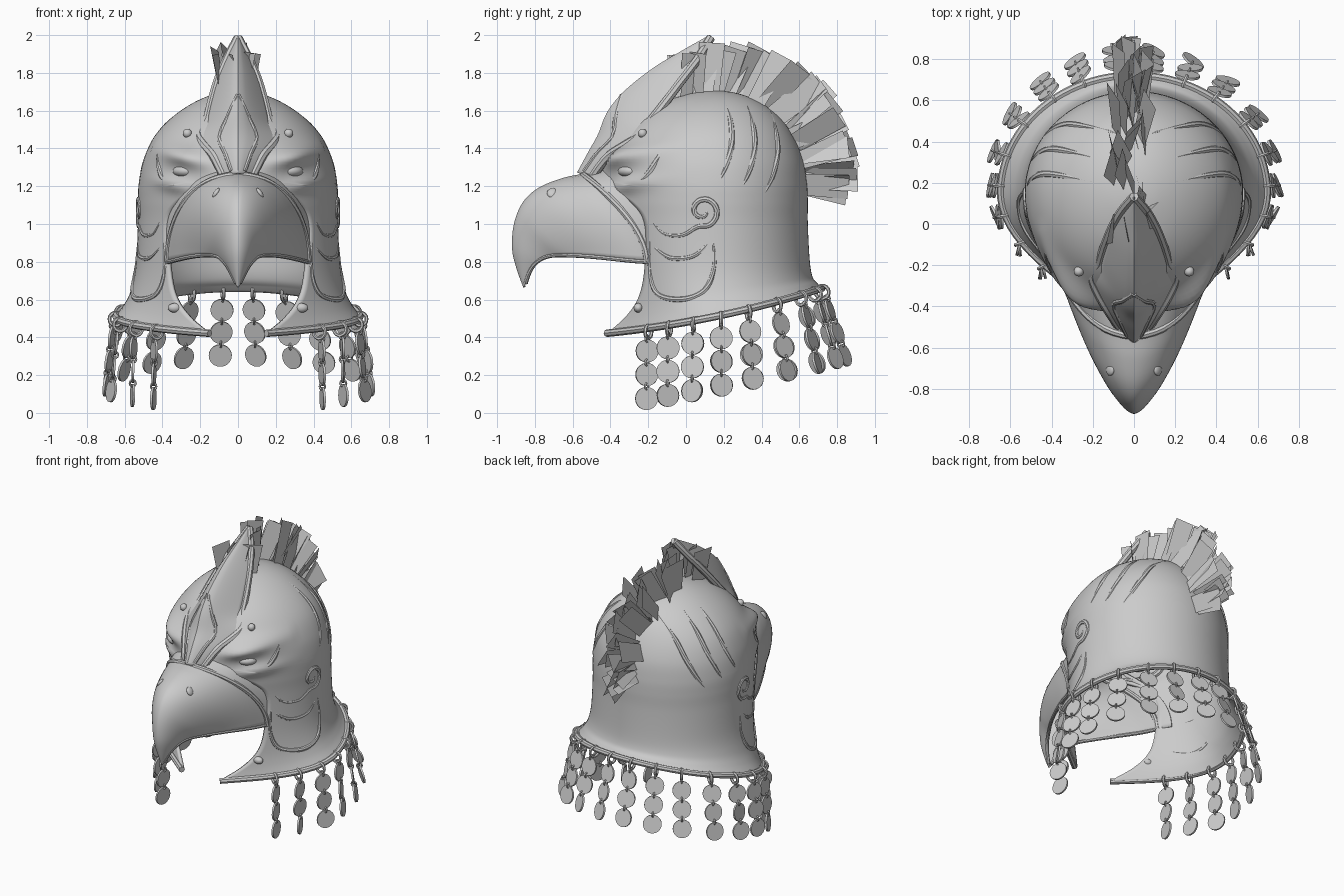
import bpy, bmesh, math, random
from mathutils import Vector, Matrix

if "Cube" in bpy.data.objects:
    bpy.data.objects.remove(bpy.data.objects["Cube"])

random.seed(4)
metal = bpy.data.materials.new("grey metal")
metal.diffuse_color = (0.6, 0.6, 0.6, 1)
metal.use_nodes = True
metal.node_tree.nodes["Principled BSDF"].inputs["Base Color"].default_value = metal.diffuse_color
YC = 0.15


def finish(name, bm, smooth=40, solid=0, offset=0):
    bmesh.ops.remove_doubles(bm, verts=bm.verts, dist=0.0005)
    bmesh.ops.recalc_face_normals(bm, faces=bm.faces)
    me = bpy.data.meshes.new(name)
    bm.to_mesh(me)
    bm.free()
    ob = bpy.data.objects.new(name, me)
    bpy.context.collection.objects.link(ob)
    me.materials.append(metal)
    if solid:
        m = ob.modifiers.new("wall", 'SOLIDIFY')
        m.thickness, m.offset = solid, offset
    if smooth:
        bpy.ops.object.select_all(action='DESELECT')
        ob.select_set(True)
        bpy.context.view_layer.objects.active = ob
        bpy.ops.object.shade_smooth_by_angle(angle=math.radians(smooth))
    return ob


def catmull(rows, t):
    """Smooth value of a table of rows at t in 0..1."""
    n = len(rows) - 1
    i = min(int(t * n), n - 1)
    f = t * n - i
    a, b, c, d = (rows[max(0, min(n, i + k))] for k in (-1, 0, 1, 2))
    return [q + 0.5 * f * (r - p + f * (2*p - 5*q + 4*r - s + f * (3*(q - r) + s - p)))
            for p, q, r, s in zip(a, b, c, d)]


def grid(name, func, nu, nv, **kw):
    bm = bmesh.new()
    vs = [[bm.verts.new(func(i / nu, j / nv)) for j in range(nv + 1)] for i in range(nu + 1)]
    for i in range(nu):
        for j in range(nv):
            bm.faces.new((vs[i][j], vs[i+1][j], vs[i+1][j+1], vs[i][j+1]))
    return finish(name, bm, **kw)


def tube(name, pts, r, flat_ends=True, steps=6):
    """Round bead along a smooth path, tapering at the ends if asked."""
    n = (len(pts) - 1) * steps
    path = [Vector(catmull(pts, i / n)) for i in range(n + 1)]
    bm = bmesh.new()
    rings = []
    for i, p in enumerate(path):
        d = (path[min(i + 1, n)] - path[max(i - 1, 0)]).normalized()
        q = d.to_track_quat('Z', 'Y')
        k = r if flat_ends else r * (0.15 + 0.85 * math.sin(math.pi * i / n) ** 0.5 if 0 < i < n else 0.15)
        rings.append([bm.verts.new(p + q @ Vector((k * math.cos(a), k * math.sin(a), 0)))
                      for a in (math.tau * s / 8 for s in range(8))])
    for a, b in zip(rings, rings[1:]):
        # line up neighbouring rings before bridging them
        o = min(range(8), key=lambda o: sum((a[s].co - b[(s + o) % 8].co).length for s in (0, 3)))
        for s in range(8):
            bm.faces.new((a[s], a[(s+1) % 8], b[(s+1+o) % 8], b[(s+o) % 8]))
    bm.faces.new(rings[0])
    bm.faces.new(rings[-1])
    return finish(name, bm)


def ball(name, loc, scale, rot=(0, 0, 0)):
    bm = bmesh.new()
    bmesh.ops.create_uvsphere(bm, u_segments=20, v_segments=12, radius=1)
    bmesh.ops.scale(bm, vec=scale, verts=bm.verts)
    for axis, a in zip('XYZ', rot):
        bmesh.ops.rotate(bm, matrix=Matrix.Rotation(a, 3, axis), verts=bm.verts)
    bmesh.ops.translate(bm, vec=loc, verts=bm.verts)
    return finish(name, bm)


# --- helmet shell: height, tilt, half width, back y, front y, face opening y, front taper
LEVELS = [(.48, .18, .645, .72, -.58, -.42, 3.1), (.55, .15, .60, .695, -.51, -.32, 2.4),
          (.64, .10, .565, .67, -.45, -.25, 1.8), (.78, .04, .54, .655, -.43, -.22, 1.5),
          (1.0, 0, .53, .645, -.45, -.22, 1.4), (1.12, 0, .53, .645, -.46, -.30, 1.3),
          (1.22, 0, .525, .64, -.46, -.46, 1.2), (1.34, 0, .50, .62, -.42, -.42, 1),
          (1.46, 0, .445, .57, -.34, -.34, 1), (1.56, 0, .355, .50, -.25, -.25, 1),
          (1.64, 0, .24, .40, -.13, -.13, 1), (1.69, 0, .12, .28, .02, .02, 1),
          (1.71, 0, 0, YC, YC, YC, 1)]


def height(row, y):
    return row[0] + row[1] * y + 3 * (row[1] * y) ** 2


def contour(row, a):
    _, _, w, yb, yf, _, p = row
    back = math.cos(a) > 0
    y = YC + math.cos(a) * ((yb - YC) if back else (YC - yf))
    return Vector((math.copysign(w * abs(math.sin(a)) ** (1 if back else p), a), y, height(row, y)))


def shell(t, s):
    """Shell point, t from rim to crown, s from left front round to right front."""
    row = catmull(LEVELS, t)
    c = -1 if t >= 0.5 else max(-1, (row[5] - YC) / (YC - row[4]))
    p = contour(row, (2 * s - 1) * math.acos(c))
    if p.y < 0:
        # brow and cheekbone swellings with the eye socket between them
        for bx, bz, rx, rz, amp in ((.27, 1.36, .13, .055, .06), (.34, 1.21, .10, .04, .025)):
            slope = .18 * (abs(p.x) - bx)
            g = amp * math.exp(-((abs(p.x) - bx) / rx) ** 2 - ((p.z - bz - slope) / rz) ** 2)
            p += Vector((math.copysign(.5, p.x) * min(1, abs(p.x) * 8), -.85, 0)) * g
    return p


def on_shell(y, z, side=1, lift=0.0):
    lo, hi = 0, 1
    for _ in range(30):
        m = (lo + hi) / 2
        r = catmull(LEVELS, m)
        lo, hi = (m, hi) if height(r, y) < z else (lo, m)
    d, p = ((r[3] - YC), 1) if y > YC else ((YC - r[4]), r[6])
    x = r[2] * max(0, 1 - ((y - YC) / d) ** 2) ** (p / 2)
    return Vector((side * (x + lift), y, z))


grid("helmet_shell", shell, 96, 96, solid=0.02, offset=-1)
tube("rim_bead", [shell(0, i / 40) for i in range(41)], .02, steps=2)

# --- beak: ridge y, ridge z, edge x, edge y, edge z
BEAK = [(-.42, 1.29, .42, -.12, .80), (-.55, 1.26, .37, -.21, .80), (-.66, 1.235, .325, -.33, .81),
        (-.78, 1.185, .26, -.47, .825), (-.86, 1.11, .18, -.62, .835), (-.905, 1.0, .11, -.73, .83),
        (-.915, .87, .065, -.80, .79), (-.89, .76, .03, -.835, .73), (-.855, .665, 0, -.855, .665)]


def beak(t, v):
    ry, rz, ex, ey, ez = catmull(BEAK, t)
    s = 2 * v - 1
    u = abs(s) * math.pi / 2
    k = math.cos(u) * 0.75 + 0.25 * (1 - abs(s))     # keel along the ridge
    base = max(0, 1 - t / .55)                       # full rounded sides at the face
    return Vector((math.copysign(max(0, ex) * math.sin(u) ** (.92 - .27 * base), s),
                   ey + (ry - ey) * k ** (1 + 1.0 * base), ez + (rz - ez) * k))


grid("beak", beak, 40, 40, solid=0.012)
tube("beak_base_bead", [beak(.12, i / 20) for i in range(21)], .018, steps=2)
for sx in (-1, 1):
    tube("beak_lip", [beak(.1 + .85 * i / 12, (sx + 1) / 2) for i in range(13)], .012, steps=2)
    ball("nostril", beak(.34, .5 + sx * .11), (.014, .03, .03), (0, sx * -.6, 0))

# --- forehead crest: ridge y, ridge z, edge x, edge y, edge z
CREST = [(.13, 1.995, 0, .13, 1.985), (-.02, 1.91, .06, .06, 1.87), (-.17, 1.82, .11, -.03, 1.75),
         (-.32, 1.70, .145, -.12, 1.63), (-.41, 1.59, .17, -.20, 1.53), (-.46, 1.47, .20, -.27, 1.45),
         (-.51, 1.38, .13, -.41, 1.36), (-.57, 1.27, .07, -.50, 1.24)]


def crest(t, v):
    ry, rz, ex, ey, ez = catmull(CREST, t)
    s = 2 * v - 1
    k = 1 - abs(s) ** 1.3
    return Vector((ex * s, ey + (ry - ey) * k, ez + (rz - ez) * k))


grid("forehead_crest", crest, 36, 16, solid=0.015)
for sx in (-1, 1):
    tube("crest_border", [crest(i / 14, (sx + 1) / 2) for i in range(15)], .024, steps=3)
    tube("crest_inner_ridge", [crest(t, .5 + sx * d) for t, d in
                               ((.45, 0), (.58, .15), (.72, .24), (.86, .25), (.97, .2))], .014)

# --- eyes, studs and raised ornaments on each side
for sx in (-1, 1):
    ball("eye", (sx * .28, -.30, 1.28), (.07, .055, .035), (0, 0, sx * .6))
    tube("eye_fold", [on_shell(y, z, sx, -.006) for y, z in
                      ((-.40, 1.20), (-.32, 1.19), (-.22, 1.24), (-.14, 1.36), (-.12, 1.44))], .02, False)
    ball("temple_stud", on_shell(-.23, 1.48, sx, .01), (.024, .024, .024))
    ball("cheek_stud", shell(.12, .5 + sx * .485), (.035, .025, .025))
    curl = [(.09 + (.09 - .0065 * i) * math.cos(i * .75 - 1.9),
             1.07 + (.09 - .0065 * i) * math.sin(i * .75 - 1.9)) for i in range(12)]
    tube("side_curl", [on_shell(y, z, sx, -.006) for y, z in
                       [(-.18, 1.02), (-.12, .95), (-.02, .94)] + curl], .017, False, 4)
    tube("cheek_panel_bead", [on_shell(y, z, sx, -.006) for y, z in
                              ((-.19, .92), (-.19, .75), (-.15, .63), (-.02, .60), (.10, .65),
                               (.15, .78), (.14, .92))], .016, False)
    tube("cheek_fold", [on_shell(y, z, sx, -.006) for y, z in
                        ((-.17, .88), (-.08, .82), (.04, .83), (.12, .90))], .014, False)
    # swept feather ridges
    for k in range(3):
        y0 = .20 + .12 * k
        tube("feather_ridge", [on_shell(y0 + dy, z - .03 * k, sx, -.011) for dy, z in
                               ((0, 1.66), (.035, 1.54), (.04, 1.42), (.01, 1.30), (-.04, 1.20))], .018, False)

# --- plume: loose rectangular blades fanned over the crown and down the back
bm = bmesh.new()
ARC = [(-.03, 1.68), (.14, 1.69), (.30, 1.67), (.43, 1.61), (.53, 1.51), (.60, 1.39), (.64, 1.27), (.65, 1.20)]
N = 40
for i in range(N):
    t = i / (N - 1)
    y, z = catmull(ARC, t)
    ang = math.radians(93 - 101 * t + random.uniform(-8, 8))
    out = Vector((random.uniform(-.22, .18), math.cos(ang), math.sin(ang))).normalized()
    along = Vector((0, -math.sin(ang), math.cos(ang)))
    along = Matrix.Rotation(random.gauss(0, .5), 3, out) @ along
    base = Vector((random.uniform(-.09, .06), y, z)) - out * .02
    length = .25 + .07 * math.sin(math.pi * t) + random.uniform(-.03, .02)
    w0, w1 = random.uniform(.045, .06), random.uniform(.06, .08)
    bm.faces.new([bm.verts.new(base + along * a + out * b) for a, b in
                  ((-w0, 0), (w0, 0), (w1, length), (-w1, length))])
finish("plume_blades", bm, smooth=0)

# --- hanging strands: rim ring, then three discs joined by small links
rings, discs = bmesh.new(), bmesh.new()


def add_ring(bm, loc, quat, R, r, n=14, m=6):
    vs = [[bm.verts.new(loc + quat @ Vector(((R + r * math.cos(b)) * math.cos(a),
                                             (R + r * math.cos(b)) * math.sin(a), r * math.sin(b))))
           for b in (math.tau * j / m for j in range(m))] for a in (math.tau * i / n for i in range(n))]
    for i in range(n):
        for j in range(m):
            bm.faces.new((vs[i][j], vs[(i+1) % n][j], vs[(i+1) % n][(j+1) % m], vs[i][(j+1) % m]))


for deg in (7, 22, 37, 54.6, 71.6, 86.5, 98.7, 109.2, 118.6):
    for sx in (-1, 1):
        a = math.radians(deg)
        rim = contour(LEVELS[0], sx * a)
        normal = Vector((sx * math.sin(a), math.cos(a), 0))
        tang = Vector((normal.y, -normal.x, 0))
        splay = .10 + .22 * max(0, math.cos(a)) if deg < 105 else .02
        down = (normal * splay - Vector((0, 0, 1))).normalized()
        add_ring(rings, rim + down * .02, tang.to_track_quat('Z', 'Y'), .035, .010)
        for k, dist in enumerate((.12, .245, .372)):
            c = rim + down * dist + normal * .012
            spin = random.uniform(-.4, .4) + (sx * .35 if deg > 105 else 0)
            face = Matrix.Rotation(spin, 3, 'Z') @ (normal + Vector((0, 0, splay)))
            q = face.to_track_quat('Z', 'Y')
            bmesh.ops.create_cone(discs, cap_ends=True, segments=20, radius1=.061, radius2=.061, depth=.012,
                                  matrix=Matrix.Translation(c) @ q.to_matrix().to_4x4())
            add_ring(rings, c - down * .064, tang.to_track_quat('Z', 'Y'), .017, .006, 10, 5)
finish("strand_rings", rings)
finish("strand_discs", discs)
